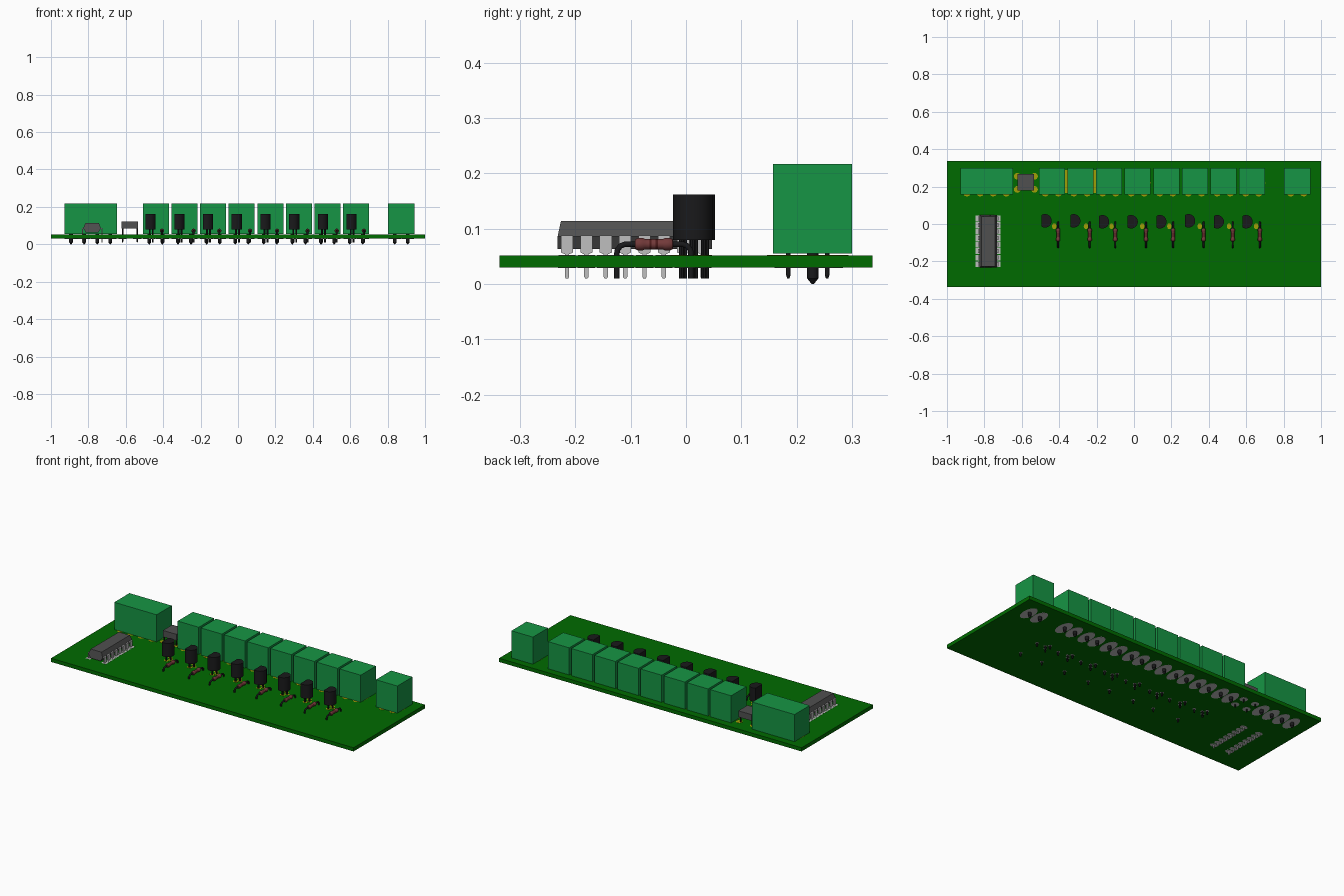
import bpy, bmesh, math
from mathutils import Matrix

cube = bpy.data.objects.get("Cube")
if cube:
    bpy.data.objects.remove(cube, do_unlink=True)


def material(name, r, g, b):
    m = bpy.data.materials.new(name)
    m.use_nodes = True
    m.diffuse_color = (r, g, b, 1)
    m.node_tree.nodes["Principled BSDF"].inputs["Base Color"].default_value = (r, g, b, 1)
    return m


BOARD = material("board green", 0, 0.145, 0)
BLOCK = material("terminal green", 0.008, 0.3, 0.058)
CHIP = material("chip grey", 0.08, 0.08, 0.08)
BLACK = material("black plastic", 0.01, 0.01, 0.011)
SILVER = material("silver", 0.52, 0.52, 0.52)
YELLOW = material("pad yellow", 0.35, 0.35, 0.002)
BROWN = material("resistor brown", 0.17, 0.042, 0.042)
STRIPE = material("band red", 0.07, 0.01, 0.01)

TOP, BOTTOM = 0.052, 0.03


def finish(name, bm, *mats, smooth=False):
    bmesh.ops.recalc_face_normals(bm, faces=bm.faces)
    me = bpy.data.meshes.new(name)
    bm.to_mesh(me)
    bm.free()
    for m in mats:
        me.materials.append(m)
    ob = bpy.data.objects.new(name, me)
    bpy.context.collection.objects.link(ob)
    if smooth:
        bpy.ops.object.select_all(action="DESELECT")
        ob.select_set(True)
        bpy.context.view_layer.objects.active = ob
        bpy.ops.object.shade_smooth_by_angle(angle=math.radians(40))
    return ob


def box(bm, x0, x1, y0, y1, z0, z1):
    mat = Matrix.Translation(((x0 + x1) / 2, (y0 + y1) / 2, (z0 + z1) / 2))
    bmesh.ops.create_cube(bm, size=1, matrix=mat @ Matrix.Diagonal((x1 - x0, y1 - y0, z1 - z0, 1)))


def rod(bm, x, y, z0, z1, r0, r1=None, sy=1, sides=12):
    """Upright cylinder or cone, r0 at the bottom, optionally stretched in y."""
    mat = Matrix.Translation((x, y, (z0 + z1) / 2)) @ Matrix.Diagonal((1, sy, 1, 1))
    bmesh.ops.create_cone(bm, cap_ends=True, segments=sides, radius1=r0,
                          radius2=r0 if r1 is None else r1, depth=z1 - z0, matrix=mat)


def prism(bm, points, offset):
    """Extrude a closed outline of 3D points along an offset."""
    face = bm.faces.new([bm.verts.new(p) for p in points])
    out = bmesh.ops.extrude_face_region(bm, geom=[face])["geom"]
    bmesh.ops.translate(bm, vec=offset, verts=[v for v in out if isinstance(v, bmesh.types.BMVert)])


top_pads, under_pads, chip_pads = bmesh.new(), bmesh.new(), bmesh.new()


def pad(bm, x, y, rx, ry):
    """Thin oval plate on the underside, or on the top for other meshes."""
    z = BOTTOM if bm is under_pads else TOP
    rod(bm, x, y, z - 0.0006, z + 0.0006, rx, sy=ry / rx, sides=16)


def plate(bm, x, y, rx, ry):
    """Thin rectangular plate on the top."""
    box(bm, x - rx, x + rx, y - ry, y + ry, TOP - 0.0006, TOP + 0.0006)


# Circuit board
bm = bmesh.new()
box(bm, -1, 1, -0.337, 0.337, BOTTOM, TOP)
finish("circuit_board", bm, BOARD)

# Screw terminal blocks with their pins
blocks = [(-0.788, 4, 0.28), (0.873, 2, 0.142)]
blocks += [(-0.439 + 0.153 * i, 2, 0.139) for i in range(8)]
pins = bmesh.new()
for cx, count, width in blocks:
    bm = bmesh.new()
    box(bm, cx - width / 2, cx + width / 2, 0.157, 0.3, 0.055, 0.217)
    finish("terminal_block", bm, BLOCK)
    for k in range(count):
        x = cx + (k - (count - 1) / 2) * 0.07
        rod(pins, x, 0.229, 0.01, 0.057, 0.01)
        rod(pins, x, 0.229, 0, 0.01, 0.002, 0.01)
        pad(under_pads, x, 0.222, 0.034, 0.062)
        pad(top_pads, x, 0.22, 0.035, 0.074)
finish("terminal_pins", pins, BLACK, smooth=True)

# Copper strips showing between the first blocks
for x in (-0.3625, -0.2095):
    plate(top_pads, x, 0.228, 0.007, 0.062)

# Small four-legged module between the blocks
bm = bmesh.new()
box(bm, -0.622, -0.534, 0.18, 0.268, 0.085, 0.122)
finish("small_module", bm, CHIP)
bm = bmesh.new()
for x, out in ((-0.617, -1), (-0.539, 1)):
    for y in (0.185, 0.255):
        rod(bm, x, y, 0.016, 0.086, 0.004)
        rod(bm, x, y, 0.01, 0.016, 0.002, 0.004)
        pad(under_pads, x, y, 0.022, 0.022)
        pad(top_pads, x + out * 0.007, y, 0.018, 0.018)
finish("module_legs", bm, BLACK, smooth=True)

# Sixteen-leg chip: bevelled body
cx = -0.78
half = [(0.034, 0.063), (0.047, 0.086), (0.036, 0.114)]
outline = half + [(-x, z) for x, z in reversed(half)]
bm = bmesh.new()
prism(bm, [(cx + x, -0.232, z) for x, z in outline], (0, 0.279, 0))
for v in bm.verts:
    if v.co.z > 0.1:
        v.co.y += 0.006 if v.co.y < -0.1 else -0.006
finish("chip_body", bm, CHIP)

# Chip legs: shoulder, wide upper blade and narrow lower pin
bm = bmesh.new()
blade = [(0.011, 0.088), (0.011, 0.057), (0.004, 0.054), (0.004, 0.013), (0.002, 0.01)]
ring = blade + [(-a, z) for a, z in reversed(blade)]
for side in (-1, 1):
    lx = cx + side * 0.052
    for i in range(8):
        y = -0.215 + 0.035 * i
        box(bm, min(lx, cx + side * 0.04), max(lx, cx + side * 0.04), y - 0.011, y + 0.011, 0.082, 0.088)
        prism(bm, [(lx - 0.003, y + a, z) for a, z in ring], (0.006, 0, 0))
        plate(chip_pads, lx, y, 0.015, 0.0155)
        pad(under_pads, lx, y, 0.022, 0.016)
finish("chip_legs", bm, SILVER)


# Transistors: half-round cans on three legs
def transistor(x, y):
    r = 0.036
    arc = [math.radians(-120 + 240 * k / 20) for k in range(21)]
    bm = bmesh.new()
    prism(bm, [(x - 0.008 + r * math.cos(a), y + r * math.sin(a), 0.08) for a in arc], (0, 0, 0.082))
    finish("transistor", bm, BLACK, smooth=True)
    bm = bmesh.new()
    for k in (-1, 0, 1):
        lx, ly = x + (0.012 if k == 0 else -0.004), y + k * 0.02
        rod(bm, lx, ly, 0.01, 0.081, 0.005, sides=8)
        pad(top_pads, lx, ly, 0.015, 0.01)
        pad(under_pads, lx, ly, 0.011, 0.009)
    finish("transistor_legs", bm, BLACK, smooth=True)


# Resistors: lathed body with bands, hung on a pair of bent leads
def resistor(x):
    profile = [(0, -0.035), (0.009, -0.034), (0.0115, -0.029), (0.0115, -0.02), (0.0095, -0.016),
               (0.0095, -0.008), (0.0095, -0.004), (0.0095, 0.003), (0.0095, 0.007), (0.0095, 0.016),
               (0.0115, 0.02), (0.0115, 0.029), (0.009, 0.034), (0, 0.035)]
    yc, zc = -0.058, 0.072
    bm = bmesh.new()
    verts = [bm.verts.new((x + r, yc + y, zc)) for r, y in profile]
    edges = [bm.edges.new(pair) for pair in zip(verts, verts[1:])]
    bmesh.ops.spin(bm, geom=verts + edges, cent=(x, yc, zc), axis=(0, 1, 0),
                   angle=math.tau, steps=14, use_merge=True)
    bmesh.ops.remove_doubles(bm, verts=bm.verts, dist=0.0001)
    for f in bm.faces:
        y = f.calc_center_median().y - yc
        if -0.008 < y < -0.004 or 0.003 < y < 0.007:
            f.material_index = 1
    finish("resistor_body", bm, BROWN, STRIPE, smooth=True)
    for s in (-1, 1):
        cu = bpy.data.curves.new("resistor_lead", "CURVE")
        cu.dimensions = "3D"
        cu.bevel_depth = 0.005
        cu.bevel_resolution = 2
        cu.use_fill_caps = True
        path = [(0.034, 0.072), (0.052, 0.072), (0.060, 0.069), (0.066, 0.062), (0.067, 0.054), (0.067, 0.01)]
        sp = cu.splines.new("POLY")
        sp.points.add(len(path) - 1)
        for p, (dy, z) in zip(sp.points, path):
            p.co = (x, yc + s * dy, z, 1)
        cu.materials.append(BLACK)
        bpy.context.collection.objects.link(bpy.data.objects.new("resistor_lead", cu))
        pad(under_pads, x, yc + s * 0.067, 0.01, 0.01)
    # Copper patch beside the rear lead
    pad(top_pads, x - 0.02, -0.012, 0.012, 0.016)


resistor_x = [-0.406, -0.237, -0.1, 0.064, 0.209, 0.372, 0.528, 0.673]
for i, rx in enumerate(resistor_x):
    transistor(-0.468 + 0.1535 * i, 0.017 if i in (0, 1, 5) else 0.012)
    resistor(rx)

# Solder pads
finish("top_pads", top_pads, YELLOW)
finish("chip_top_pads", chip_pads, SILVER)
finish("underside_pads", under_pads, SILVER)
